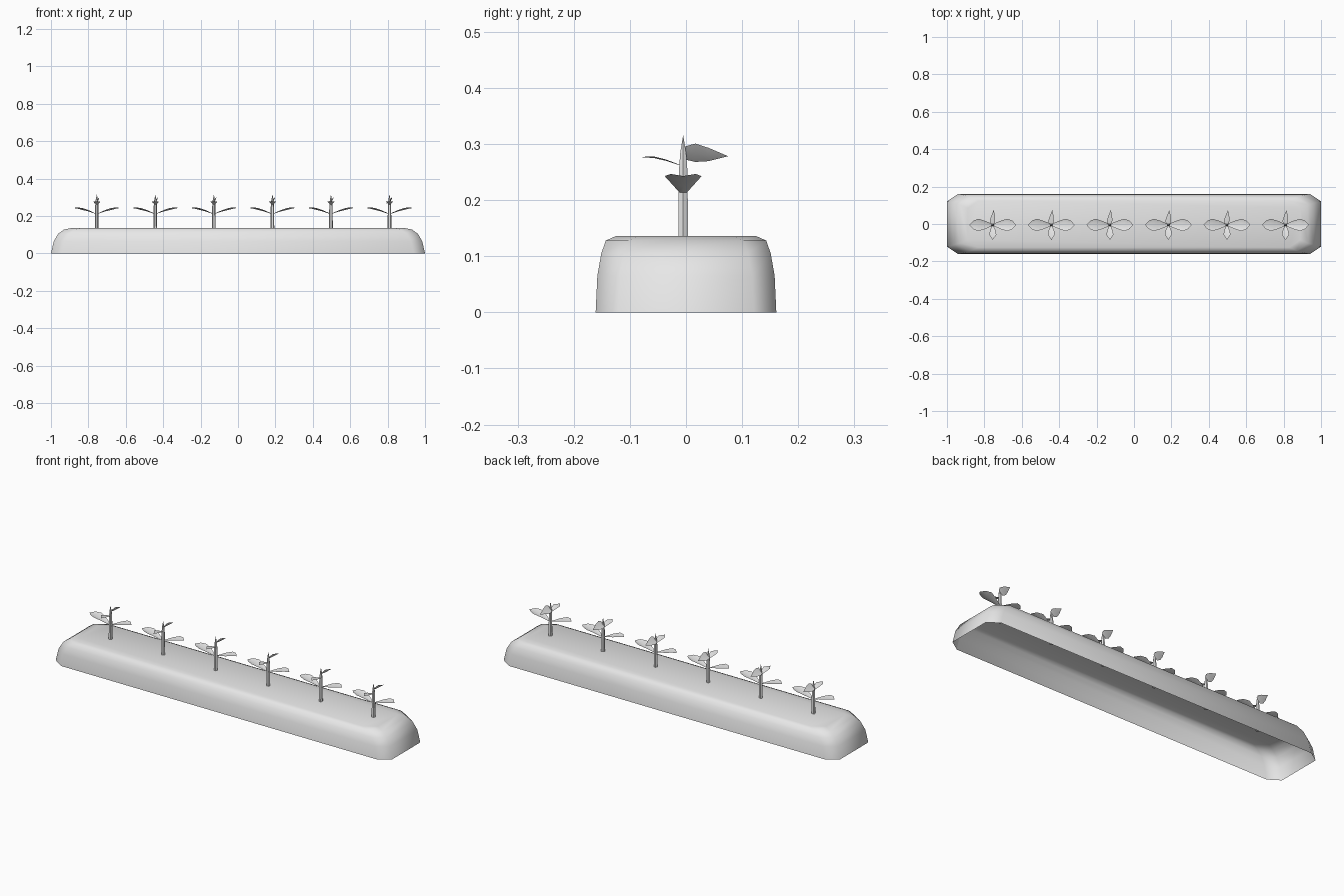
import bpy, bmesh, math
from mathutils import Matrix

cube = bpy.data.objects.get("Cube")
if cube:
    bpy.data.objects.remove(cube, do_unlink=True)

grey = bpy.data.materials.new("light_grey")
grey.use_nodes = True
COLOUR = (0.8, 0.8, 0.8, 1)
grey.diffuse_color = COLOUR
grey.node_tree.nodes["Principled BSDF"].inputs["Base Color"].default_value = COLOUR


def finish(bm, name, angle):
    mesh = bpy.data.meshes.new(name)
    bm.to_mesh(mesh)
    bm.free()
    mesh.materials.append(grey)
    obj = bpy.data.objects.new(name, mesh)
    bpy.context.collection.objects.link(obj)
    bpy.ops.object.select_all(action="DESELECT")
    obj.select_set(True)
    bpy.context.view_layer.objects.active = obj
    bpy.ops.object.shade_smooth_by_angle(angle=math.radians(angle))
    return obj


def bridge(bm, a, b):
    n = len(a)
    for i in range(n):
        j = (i + 1) % n
        bm.faces.new((a[i], a[j], b[j], b[i]))


# Soil bed: stacked chamfered rectangles, open underneath
def soil_bed():
    bm = bmesh.new()
    rings = []
    for x, y, z in [(1, .161, 0), (.985, .158, .065), (.962, .151, .105),
                    (.93, .143, .128), (.89, .125, .136)]:
        cx, cy = x - .06, y - .04
        outline = [(x, -cy), (x, cy), (cx, y), (-cx, y),
                   (-x, cy), (-x, -cy), (-cx, -y), (cx, -y)]
        rings.append([bm.verts.new((px, py, z)) for px, py in outline])
    for a, b in zip(rings, rings[1:]):
        bridge(bm, a, b)
    bm.faces.new(rings[-1])
    finish(bm, "soil_bed", 60)


# Stem: hexagonal stalk ending in a pointed shoot
def stem(name, x, y):
    bm = bmesh.new()
    rings = []
    for r, z in [(.01, .125), (.009, .25), (.006, .285)]:
        rings.append([bm.verts.new((x + r * math.cos(k * math.pi / 3),
                                    y + r * math.sin(k * math.pi / 3), z))
                      for k in range(6)])
    for a, b in zip(rings, rings[1:]):
        bridge(bm, a, b)
    bm.faces.new(rings[0][::-1])
    tip = bm.verts.new((x, y, .316))
    for i in range(6):
        bm.faces.new((rings[-1][i], rings[-1][(i + 1) % 6], tip))
    finish(bm, name, 50)


# Leaf: thin folded blade along +x, rolled about its rib, then turned about the stem
def leaf(name, x, y, z, stations, fold, turn, roll=0):
    bm = bmesh.new()
    rows = [[bm.verts.new((d, s * w, h + abs(s) * w * fold)) for s in (-1, 0, 1)]
            for d, w, h in stations]
    for a, b in zip(rows, rows[1:]):
        for i in (0, 1):
            bm.faces.new((a[i], b[i], b[i + 1], a[i + 1]))
    bmesh.ops.remove_doubles(bm, verts=bm.verts, dist=.0005)
    bm.transform(Matrix.Translation((x, y, z)) @ Matrix.Rotation(math.radians(turn), 4, "Z")
                 @ Matrix.Rotation(math.radians(roll), 4, "X"))
    finish(bm, name, 60)


LOWER = [(.006, .007, 0), (.045, .023, .013), (.078, .033, .021),
         (.105, .022, .028), (.125, 0, .031)]
UPPER = [(.006, .005, 0), (.03, .015, .008), (.052, .019, .013), (.08, 0, .015)]
RAISED = [(.004, .016, 0), (.022, .022, 0), (.045, .016, -.004), (.08, 0, -.007)]

soil_bed()
for n in range(6):
    x, y = -.755 + n * .313, -.005
    tag = str(n + 1)
    stem("stem_" + tag, x, y)
    leaf("lower_leaf_left_" + tag, x, y, .212, LOWER, .3, 0)
    leaf("lower_leaf_right_" + tag, x, y, .212, LOWER, .3, 180)
    leaf("upper_leaf_front_" + tag, x, y, .262, UPPER, .15, -90)
    # the back leaf is tilted, its +x edge held high
    leaf("upper_leaf_back_" + tag, x, y, .283, RAISED, .1, 90, -48)
